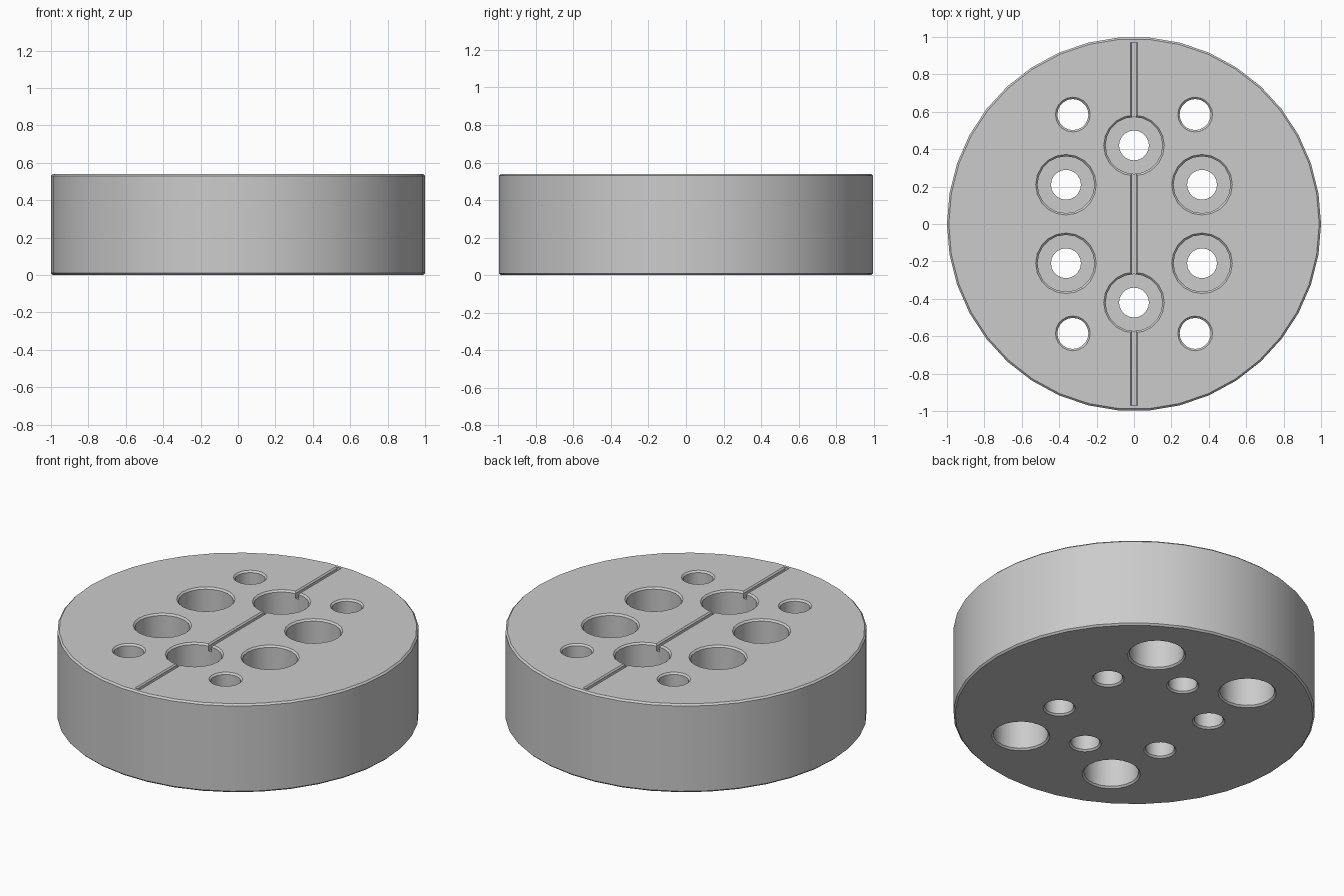
import bpy, bmesh, math

cube = bpy.data.objects.get("Cube")
if cube:
    bpy.data.objects.remove(cube, do_unlink=True)

H = 0.54          # disc height
C = 0.01          # edge chamfer
OVER = 0.02       # cutter overshoot
BORE_R, BORE_DEPTH = 0.152, 0.24

steel = bpy.data.materials.new("plain grey")
grey = (0.6, 0.6, 0.6, 1)
steel.diffuse_color = grey
steel.use_nodes = True
steel.node_tree.nodes["Principled BSDF"].inputs["Base Color"].default_value = grey


def finish(name, bm):
    bmesh.ops.recalc_face_normals(bm, faces=bm.faces)
    mesh = bpy.data.meshes.new(name)
    bm.to_mesh(mesh)
    bm.free()
    mesh.materials.append(steel)
    obj = bpy.data.objects.new(name, mesh)
    bpy.context.collection.objects.link(obj)
    return obj


def lathe(name, profile, sides, x=0, y=0):
    """Turned solid from (radius, z) points, capped at both ends."""
    bm = bmesh.new()
    rings = []
    for r, z in profile:
        angles = [math.tau * i / sides for i in range(sides)]
        rings.append([bm.verts.new((x + r * math.cos(a), y + r * math.sin(a), z)) for a in angles])
    for low, high in zip(rings, rings[1:]):
        for i in range(sides):
            j = (i + 1) % sides
            bm.faces.new((low[i], low[j], high[j], high[i]))
    bm.faces.new(rings[0])
    bm.faces.new(rings[-1])
    return finish(name, bm)


def hole_cutter(name, x, y, r, from_top):
    """Stepped hole with a chamfered rim at each end."""
    R = BORE_R
    profile = [(r + C + OVER, -OVER), (r, C), (r, H - BORE_DEPTH),
               (R, H - BORE_DEPTH), (R, H - C), (R + C + OVER, H + OVER)]
    if not from_top:
        profile = [(rad, H - z) for rad, z in profile]
    return lathe(name, profile, 20, x, y)


# Chamfered disc
disc = lathe("disc", [(1 - C, 0), (1, C), (1, H - C), (1 - C, H)], 38)
cutters = []

# Ring of six holes counterbored from the top
for k in range(6):
    a = math.radians(30 + 60 * k)
    cutters.append(hole_cutter("top_bore_cutter", 0.42 * math.cos(a), 0.42 * math.sin(a), 0.08, True))

# Four corner holes counterbored from below
for sx in (-1, 1):
    for sy in (-1, 1):
        cutters.append(hole_cutter("bottom_bore_cutter", sx * 0.327, sy * 0.585, 0.083, False))

# Narrow groove across the top face
bm = bmesh.new()
section = [(-0.01, H - 0.04), (0.01, H - 0.04), (0.01, H - 0.008), (0.038, H + OVER),
           (-0.038, H + OVER), (-0.01, H - 0.008)]
end = bm.faces.new([bm.verts.new((x, -0.97, z)) for x, z in section])
far = bmesh.ops.extrude_face_region(bm, geom=[end], use_keep_orig=True)
bmesh.ops.translate(bm, vec=(0, 1.94, 0),
                    verts=[v for v in far["geom"] if isinstance(v, bmesh.types.BMVert)])
cutters.append(finish("groove_cutter", bm))

# Cut the disc and keep the result
bpy.ops.object.select_all(action='DESELECT')
bpy.context.view_layer.objects.active = disc
disc.select_set(True)
for cutter in cutters:
    cutter.hide_render = True
    mod = disc.modifiers.new("cut", 'BOOLEAN')
    mod.operation = 'DIFFERENCE'
    mod.solver = 'EXACT'
    mod.object = cutter
    bpy.ops.object.modifier_apply(modifier=mod.name)
    bpy.data.objects.remove(cutter, do_unlink=True)

bpy.ops.object.shade_smooth_by_angle(angle=math.radians(30))
